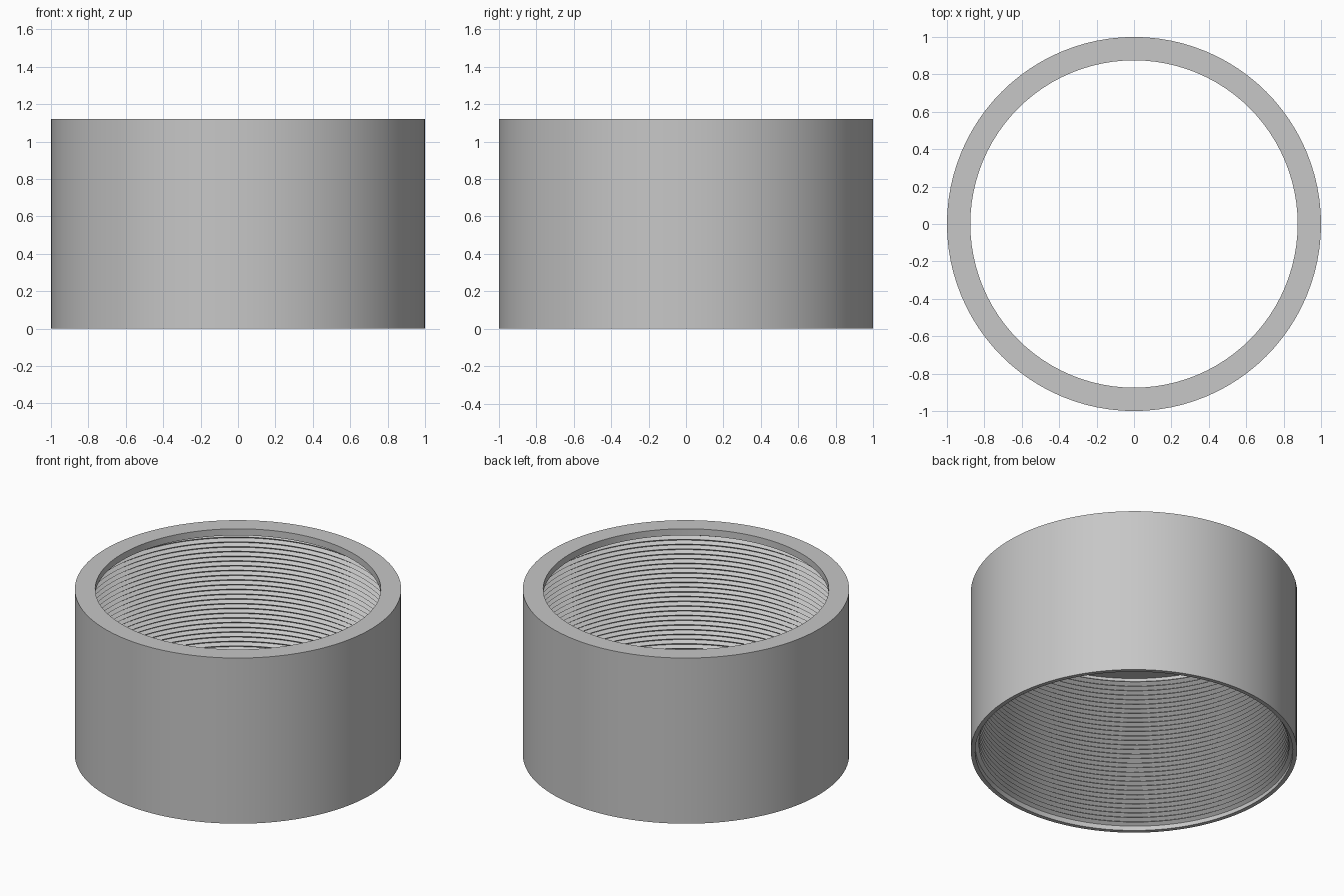
import bpy, bmesh, math

SEGMENTS = 96
HEIGHT = 1.12
OUTER, ROOT, CREST, LIP = 1.0, 0.973, 0.95, 0.875
LIP_THICKNESS = 0.045
PITCH = 0.032

cube = bpy.data.objects.get("Cube")
if cube:
    bpy.data.objects.remove(cube, do_unlink=True)

grey = bpy.data.materials.new("plain grey")
grey.use_nodes = True
colour = (0.57, 0.57, 0.57, 1)
grey.diffuse_color = colour
grey.node_tree.nodes["Principled BSDF"].inputs["Base Color"].default_value = colour


def ring_point(bm, step, radius, z):
    angle = 2 * math.pi * step / SEGMENTS
    return bm.verts.new((radius * math.cos(angle), radius * math.sin(angle), z))


def finish(bm, name):
    mesh = bpy.data.meshes.new(name)
    bm.to_mesh(mesh)
    bm.free()
    mesh.materials.append(grey)
    obj = bpy.data.objects.new(name, mesh)
    bpy.context.collection.objects.link(obj)
    bpy.ops.object.select_all(action="DESELECT")
    obj.select_set(True)
    bpy.context.view_layer.objects.active = obj
    bpy.ops.object.shade_smooth_by_angle(angle=math.radians(30))
    return obj


# Collar: thin wall with an inward lip at the top, turned around z
profile = [(OUTER, 0), (OUTER, HEIGHT), (LIP, HEIGHT),
           (LIP, HEIGHT - LIP_THICKNESS), (ROOT, HEIGHT - LIP_THICKNESS), (ROOT, 0)]
bm = bmesh.new()
rings = [[ring_point(bm, s, r, z) for r, z in profile] for s in range(SEGMENTS)]
for s in range(SEGMENTS):
    a, b = rings[s], rings[(s + 1) % SEGMENTS]
    for k in range(len(profile)):
        n = (k + 1) % len(profile)
        bm.faces.new((a[k], b[k], b[n], a[n]))
bmesh.ops.recalc_face_normals(bm, faces=bm.faces)
finish(bm, "collar")

# Internal thread: a V-shaped ridge climbing in a helix, fading out at both ends
start, end = 0.01, HEIGHT - LIP_THICKNESS - 0.01
steps = int((end - start - PITCH) / PITCH * SEGMENTS)
fade = SEGMENTS / 8
bm = bmesh.new()
previous = None
for s in range(steps + 1):
    z = start + PITCH * s / SEGMENTS
    strength = min(1, s / fade, (steps - s) / fade)
    crest = ROOT + (CREST - ROOT) * strength
    row = [ring_point(bm, s, ROOT, z),
           ring_point(bm, s, crest, z + PITCH / 2),
           ring_point(bm, s, ROOT, z + PITCH)]
    if previous:
        for k in range(2):
            bm.faces.new((previous[k], previous[k + 1], row[k + 1], row[k]))
    previous = row
finish(bm, "inner_thread")
